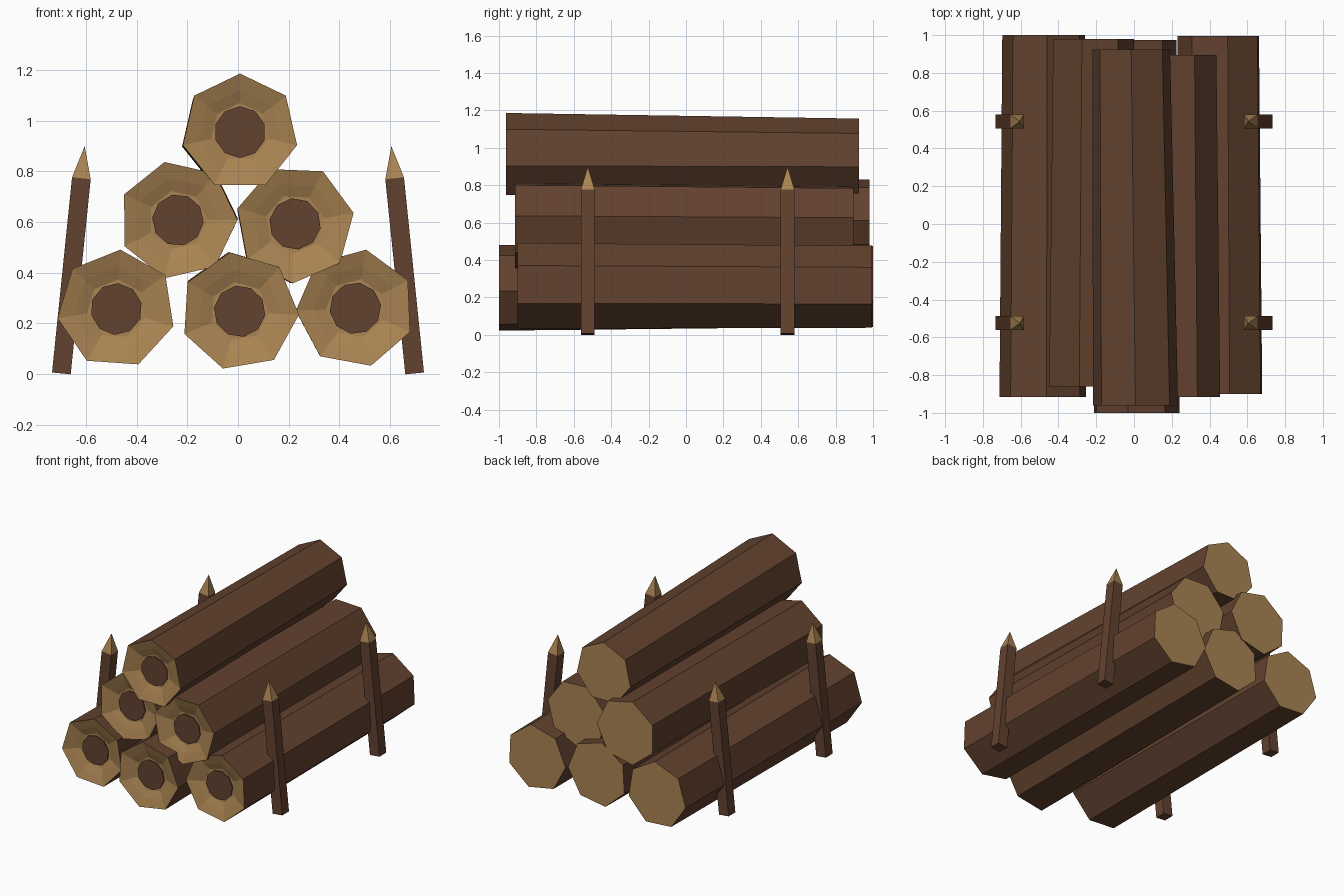
import bpy
import bmesh
from math import cos, sin, radians, pi
from mathutils import Vector

cube = bpy.data.objects.get("Cube")
if cube:
    bpy.data.objects.remove(cube, do_unlink=True)


def material(name, rgb):
    m = bpy.data.materials.new(name)
    m.use_nodes = True
    m.diffuse_color = (*rgb, 1)
    m.node_tree.nodes["Principled BSDF"].inputs["Base Color"].default_value = (*rgb, 1)
    return m


BARK = material("dark bark", (0.122, 0.054, 0.028))
WOOD = material("cut wood", (0.40, 0.23, 0.085))


def finish(name, bm):
    bmesh.ops.recalc_face_normals(bm, faces=bm.faces)
    mesh = bpy.data.meshes.new(name)
    bm.to_mesh(mesh)
    bm.free()
    mesh.materials.append(BARK)
    mesh.materials.append(WOOD)
    bpy.context.collection.objects.link(bpy.data.objects.new(name, mesh))


def ring(bm, x, y, z, r, turn, sides=7):
    angles = [radians(turn) + 2 * pi * i / sides for i in range(sides)]
    return [bm.verts.new((x + r * cos(a), y, z + r * sin(a))) for a in angles]


def bridge(bm, a, b, mat):
    for i in range(len(a)):
        j = (i + 1) % len(a)
        bm.faces.new((a[i], a[j], b[j], b[i])).material_index = mat


# Log: tapered heptagonal prism, dished front end, flat back end, dark heartwood
def log(name, front, back, turn, r0=0.235, r1=0.225):
    x, y, z = front
    bm = bmesh.new()
    rim = ring(bm, x, y, z, r0, turn)
    end = ring(bm, *back, r1, turn)
    middle = ring(bm, x, y + 0.02, z, r0 * 0.72, turn)
    floor = ring(bm, x, y + 0.04, z, r0 * 0.5, turn)
    bridge(bm, rim, end, 0)
    bridge(bm, rim, middle, 1)
    bridge(bm, middle, floor, 1)
    bm.faces.new(floor).material_index = 1
    bm.faces.new(end).material_index = 1
    finish(name, bm)

    bm = bmesh.new()
    face = ring(bm, x, y + 0.032, z, 0.102, turn, 10)
    base = ring(bm, x, y + 0.039, z, 0.102, turn, 10)
    bridge(bm, face, base, 0)
    bm.faces.new(face)
    bm.faces.new(base)
    finish(name + "_heartwood", bm)


log("bottom_left_log", (-0.48, -0.915, 0.257), (-0.475, 1.0, 0.25), 86)
log("bottom_middle_log", (0.006, -1.0, 0.248), (0.0, 0.975, 0.26), 99.5)
log("bottom_right_log", (0.463, -0.9, 0.26), (0.455, 0.995, 0.255), 79.5)
log("middle_left_log", (-0.237, -0.86, 0.608), (-0.225, 0.98, 0.612), 103)
log("middle_right_log", (0.225, -0.915, 0.593), (0.215, 0.895, 0.585), 62)
log("top_log", (0.008, -0.962, 0.955), (-0.015, 0.925, 0.945), 90, 0.231, 0.211)


# Stake: square post leaning inwards with a pyramid point
def stake(name, side, y):
    foot = Vector((side * 0.697, y, 0.003))
    tip = Vector((side * 0.605, y, 0.9))
    axis = (tip - foot).normalized()
    across = Vector((axis.z, 0, -axis.x)) * 0.037
    deep = Vector((0, 0.037, 0))
    bm = bmesh.new()
    square = []
    for center in (foot, foot + axis * 0.774):
        square.append([bm.verts.new(center + across * a + deep * b)
                       for a, b in ((-1, -1), (1, -1), (1, 1), (-1, 1))])
    low, high = square
    bridge(bm, low, high, 0)
    bm.faces.new(low)
    point = bm.verts.new(tip)
    for i in range(4):
        bm.faces.new((high[i], high[(i + 1) % 4], point)).material_index = 1
    finish(name, bm)


for side, label in ((1, "left"), (-1, "right")):
    stake("front_" + label + "_stake", side, -0.525)
    stake("back_" + label + "_stake", side, 0.543)
